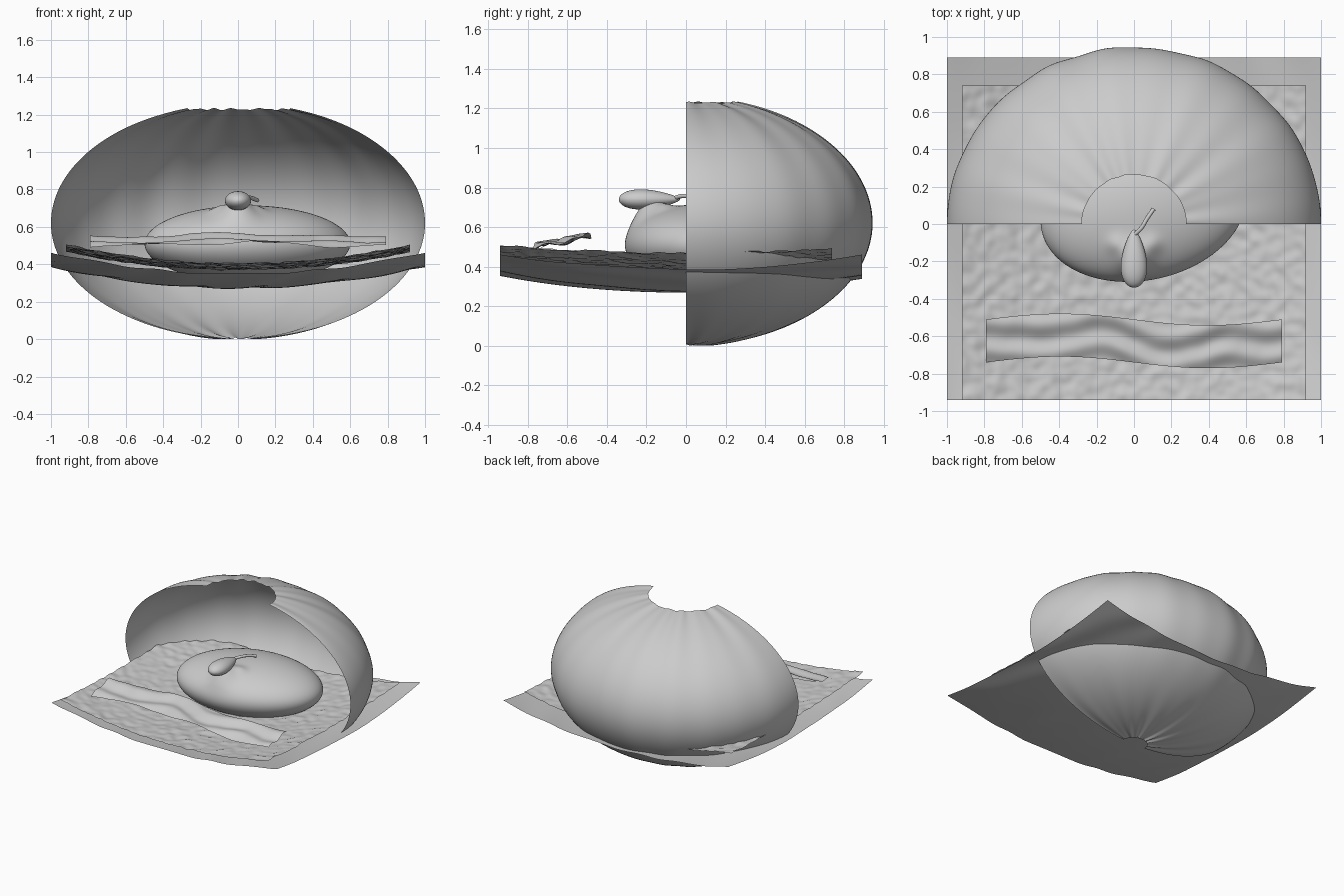
import bpy, bmesh, math
from math import sin, cos, pi, exp, radians
from mathutils import Vector, Matrix, noise

if "Cube" in bpy.data.objects:
    bpy.data.objects.remove(bpy.data.objects["Cube"], do_unlink=True)

GREY = (0.6, 0.6, 0.6, 1)
mat = bpy.data.materials.new("soft grey")
mat.use_nodes = True
mat.diffuse_color = GREY
mat.node_tree.nodes["Principled BSDF"].inputs["Base Color"].default_value = GREY


def finish(name, bm):
    mesh = bpy.data.meshes.new(name)
    bm.to_mesh(mesh)
    bm.free()
    mesh.materials.append(mat)
    for p in mesh.polygons:
        p.use_smooth = True
    ob = bpy.data.objects.new(name, mesh)
    bpy.context.collection.objects.link(ob)
    return ob


def surface(name, fn, nu, nv):
    """Open grid whose points are fn(u, v), with u and v running 0 to 1."""
    bm = bmesh.new()
    rows = [[bm.verts.new(fn(i / nu, j / nv)) for i in range(nu + 1)] for j in range(nv + 1)]
    for a, b in zip(rows, rows[1:]):
        for i in range(nu):
            bm.faces.new((a[i], a[i + 1], b[i + 1], b[i]))
    return finish(name, bm)


def rough(x, y, scale, seed=0):
    return noise.noise(Vector((x * scale, y * scale, seed)))


# Half shell, open at the front and around both poles, with soft radial ribs
def shell(u, v):
    az = pi * u
    pole = 0.283 + (pi - 0.1 - 0.283) * v
    ribs = sin(13 * az + 1.5 * sin(3 * az)) + 0.6 * sin(22 * az + 1)
    r = sin(pole) * (1 + 0.007 * ribs * sin(az) * (1 - 0.5 * sin(pole)))
    height = 0.635 if cos(pole) > 0 else 0.62
    z = 0.62 + height * cos(pole) + 0.004 * ribs * cos(pole) ** 2
    return (r * cos(az), 0.945 * r * sin(az), max(z, 0))


surface("shell", shell, 128, 72)


# Large sagging sheet with broad ripples
def lower_sheet(u, v):
    x, y = -1 + 2 * u, -0.94 + 1.83 * v
    ripple = 0.004 * sin(16 * x + 5 * y + 2 * rough(x, y, 2))
    return (x, y, 0.272 + 0.115 * x * x + 0.088 * y * y + ripple)


surface("lower_sheet", lower_sheet, 80, 72)


# Smaller sheet with a crumpled surface
def upper_sheet(u, v):
    x, y = -0.92 + 1.84 * u, -0.94 + 1.68 * v
    crumple = 0.009 * rough(x, y, 17) + 0.004 * rough(x, y, 6, 3)
    return (x, y, 0.37 + 0.118 * x * x + 0.04 * y * y + crumple)


surface("upper_sheet", upper_sheet, 150, 140)


# Wavy pleated ribbon floating above the sheets
def ribbon(u, v):
    x = -0.79 + 1.58 * u
    y = -0.625 - 0.031 * sin(pi * x / 0.79) + 0.23 * (v - 0.5)
    pleat = 0.01 * sin(3 * pi * v + 3 * rough(x, 0, 3))
    wave = 0.009 * cos(5 * x) + 0.005 * rough(x, y, 9)
    return (x, y, 0.53 + 0.045 * (v - 0.5) + pleat + wave)


surface("ribbon", ribbon, 120, 24)

# Reclining oval body, turned slightly, with a neck and two shoulders raised from it
bm = bmesh.new()
turn = (Matrix.Translation((0.05, 0.08, 0.51)) @ Matrix.Rotation(radians(12), 4, "Z")
        @ Matrix.Diagonal((0.556, 0.38, 0.205, 1)))
bmesh.ops.create_uvsphere(bm, u_segments=128, v_segments=72, radius=1, matrix=turn)


def swell(co, x, y, size):
    return exp(-((co.x - x) ** 2 + (co.y - y) ** 2) / (2 * size ** 2))


for v in bm.verts:
    if v.co.z > 0.51:
        lift = 0.085 * swell(v.co, 0, -0.19, 0.06)
        lift += 0.02 * (swell(v.co, -0.1, -0.11, 0.035) + swell(v.co, 0.1, -0.11, 0.035))
        v.co.z += lift * min(1, (v.co.z - 0.51) / 0.08)
finish("body", bm)


# Teardrop head, blunt at the front and narrow behind
def head(u, v):
    t, a = pi * v, 2 * pi * u
    r = sin(t) * (0.72 + 0.28 * cos(t - 0.4)) * (1 - 0.18 * v)
    return (0.088 * r * cos(a), -0.185 - 0.155 * cos(t), 0.74 + 0.064 * r * sin(a))


surface("head", head, 40, 28)

# Thin curved stem behind the head
curve = bpy.data.curves.new("stem", "CURVE")
curve.dimensions = "3D"
curve.bevel_depth = 0.011
curve.bevel_resolution = 3
curve.use_fill_caps = True
curve.materials.append(mat)
path = [(0, -0.06, 0.745), (0.04, -0.02, 0.757), (0.07, 0.03, 0.755), (0.105, 0.08, 0.742)]
line = curve.splines.new("BEZIER")
line.bezier_points.add(len(path) - 1)
for p, co in zip(line.bezier_points, path):
    p.co = co
    p.handle_left_type = p.handle_right_type = "AUTO"
stem = bpy.data.objects.new("stem", curve)
bpy.context.collection.objects.link(stem)
